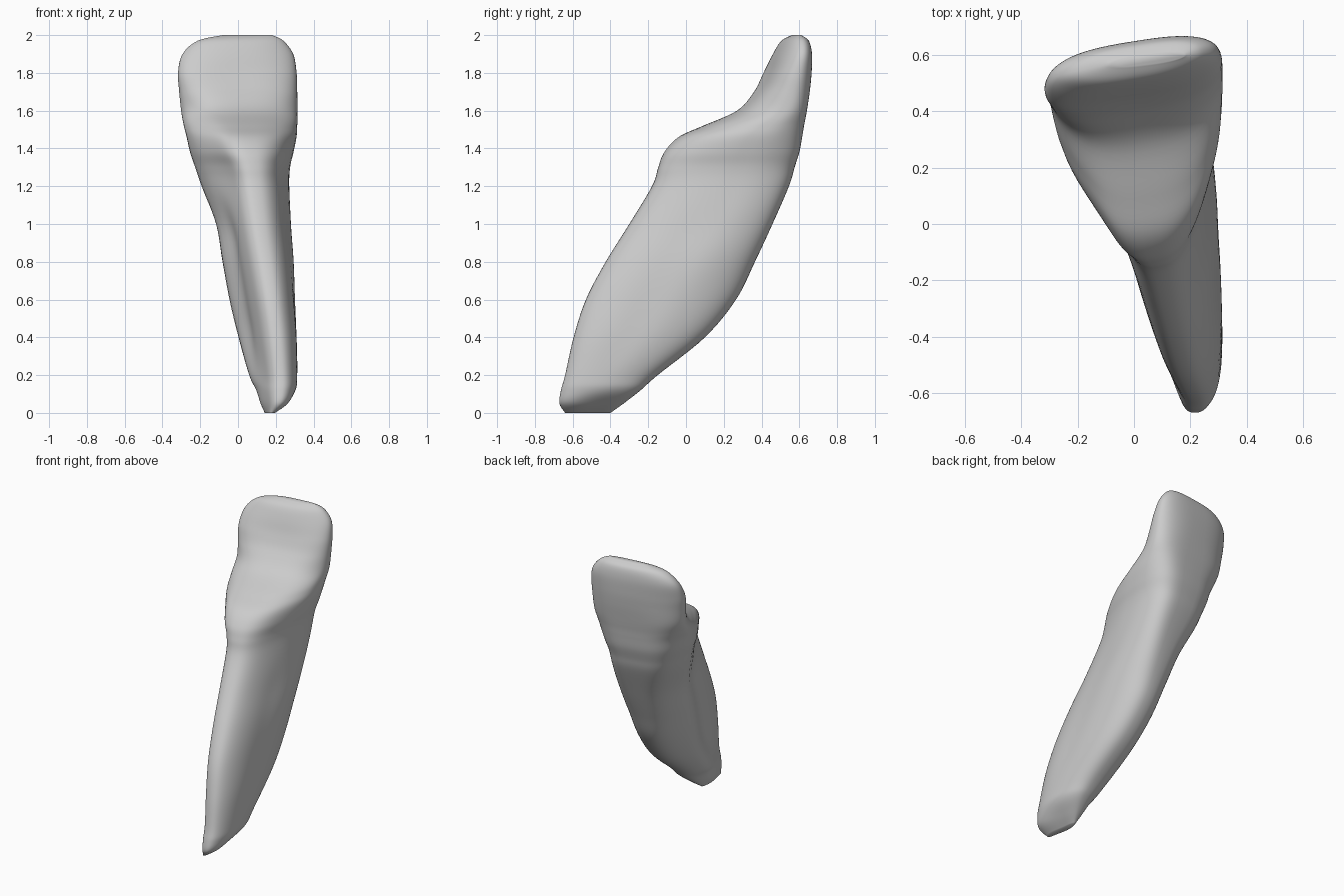
import bpy
import bmesh
import math

default = bpy.data.objects.get("Cube")
if default:
    bpy.data.objects.remove(default, do_unlink=True)

SEGMENTS = 72
STEPS = 6

# Each level: height, front y, back y,
# front lobe left and right x, back lobe left and right x
LEVELS = [
    (0, -.64, -.40, .16, .2, .14, .18),
    (.05, -.67, -.33, .15, .275, .115, .24),
    (.12, -.662, -.24, .135, .31, .09, .3),
    (.2, -.64, -.15, .125, .32, .05, .31),
    (.4, -.595, .1, .085, .325, -.01, .31),
    (.6, -.53, .265, .05, .31, -.06, .305),
    (.8, -.425, .365, .015, .29, -.095, .3),
    (1, -.3, .458, -.02, .265, -.125, .285),
    (1.2, -.18, .545, -.055, .25, -.2, .275),
    (1.3, -.147, .575, -.08, .25, -.235, .28),
    (1.38, -.115, .6, -.125, .27, -.262, .298),
    (1.46, -.04, .615, -.16, .285, -.28, .314),
    (1.52, .09, .625, -.19, .29, -.295, .318),
    (1.6, .27, .64, -.23, .295, -.31, .32),
    (1.7, .36, .655, -.27, .3, -.32, .318),
    (1.8, .41, .665, -.3, .3, -.323, .314),
    (1.9, .46, .667, -.29, .285, -.295, .295),
    (1.97, .505, .65, -.22, .24, -.21, .24),
    (2, .56, .61, -.08, .18, -.08, .18),
]


def smoothstep(low, high, value):
    t = min(max((value - low) / (high - low), 0), 1)
    return t * t * (3 - 2 * t)


def lerp(a, b, t):
    return a + (b - a) * t


def signed_power(value, power):
    return math.copysign(abs(value) ** power, value)


def blend(a, b, c, d, t):
    """Smooth curve from b to c, guided by the neighbours a and d."""
    return b + t / 2 * (c - a + t * (2 * a - 5 * b + 4 * c - d + t * (3 * (b - c) + d - a)))


def all_levels():
    last = len(LEVELS) - 1
    for i in range(last):
        near = [LEVELS[min(max(i + k, 0), last)] for k in (-1, 0, 1, 2)]
        for step in range(STEPS):
            yield [blend(*column, step / STEPS) for column in zip(*near)]
    yield LEVELS[last]


def cross_section(z, front, back, front_l, front_r, back_l, back_r):
    """Wedge-shaped ring: narrow lobe in front, broad face behind."""
    # The back is boxy around the neck, rounder at root and edge
    neck = smoothstep(.6, 1.2, z) * (1 - .6 * smoothstep(1.5, 1.8, z))
    root = smoothstep(.15, .5, z) * (1 - smoothstep(.9, 1.25, z))
    hollow = .04 * smoothstep(1.55, 1.75, z) * (1 - smoothstep(1.78, 1.95, z))
    skew = .18 * smoothstep(.3, 1.2, z)
    points = []
    for i in range(SEGMENTS):
        angle = math.tau * i / SEGMENTS
        side = math.sin(angle)
        boxy = lerp(1, .7, neck) if math.cos(angle) < 0 else 1
        depth = (1 - signed_power(math.cos(angle), boxy)) / 2
        t = smoothstep(.1, .75, depth)
        left, right = lerp(front_l, back_l, t), lerp(front_r, back_r, t)
        spread = signed_power(side, .8 * boxy)
        groove = root * (.02 - .012 * side) * math.exp(-((depth - .42) / .15) ** 2)
        half = (right - left) / 2 - groove
        x = (left + right) / 2 + spread * half
        y = lerp(front, back, depth) + skew * x
        if depth < .5:
            y += hollow * (1 - spread * spread)
        points.append((x, y))
    # Fit the ring to the wanted depth
    low = min(y for x, y in points)
    high = max(y for x, y in points)
    return [(x, lerp(front, back, (y - low) / (high - low)), z) for x, y in points]


# Enamel and root surface, lofted through the rings
bm = bmesh.new()
rings = [[bm.verts.new(p) for p in cross_section(*level)] for level in all_levels()]
for lower, upper in zip(rings, rings[1:]):
    for i in range(SEGMENTS):
        j = (i + 1) % SEGMENTS
        bm.faces.new((lower[i], lower[j], upper[j], upper[i]))
bm.faces.new(rings[0][::-1])
bm.faces.new(rings[-1])
bmesh.ops.recalc_face_normals(bm, faces=bm.faces)

mesh = bpy.data.meshes.new("tooth")
bm.to_mesh(mesh)
bm.free()
tooth = bpy.data.objects.new("tooth", mesh)
bpy.context.collection.objects.link(tooth)

# Plain light grey
grey = bpy.data.materials.new("light_grey")
grey.use_nodes = True
colour = (.6, .6, .6, 1)
grey.diffuse_color = colour
grey.node_tree.nodes["Principled BSDF"].inputs["Base Color"].default_value = colour
mesh.materials.append(grey)

bpy.context.view_layer.objects.active = tooth
tooth.select_set(True)
bpy.ops.object.shade_smooth_by_angle(angle=math.radians(50))
